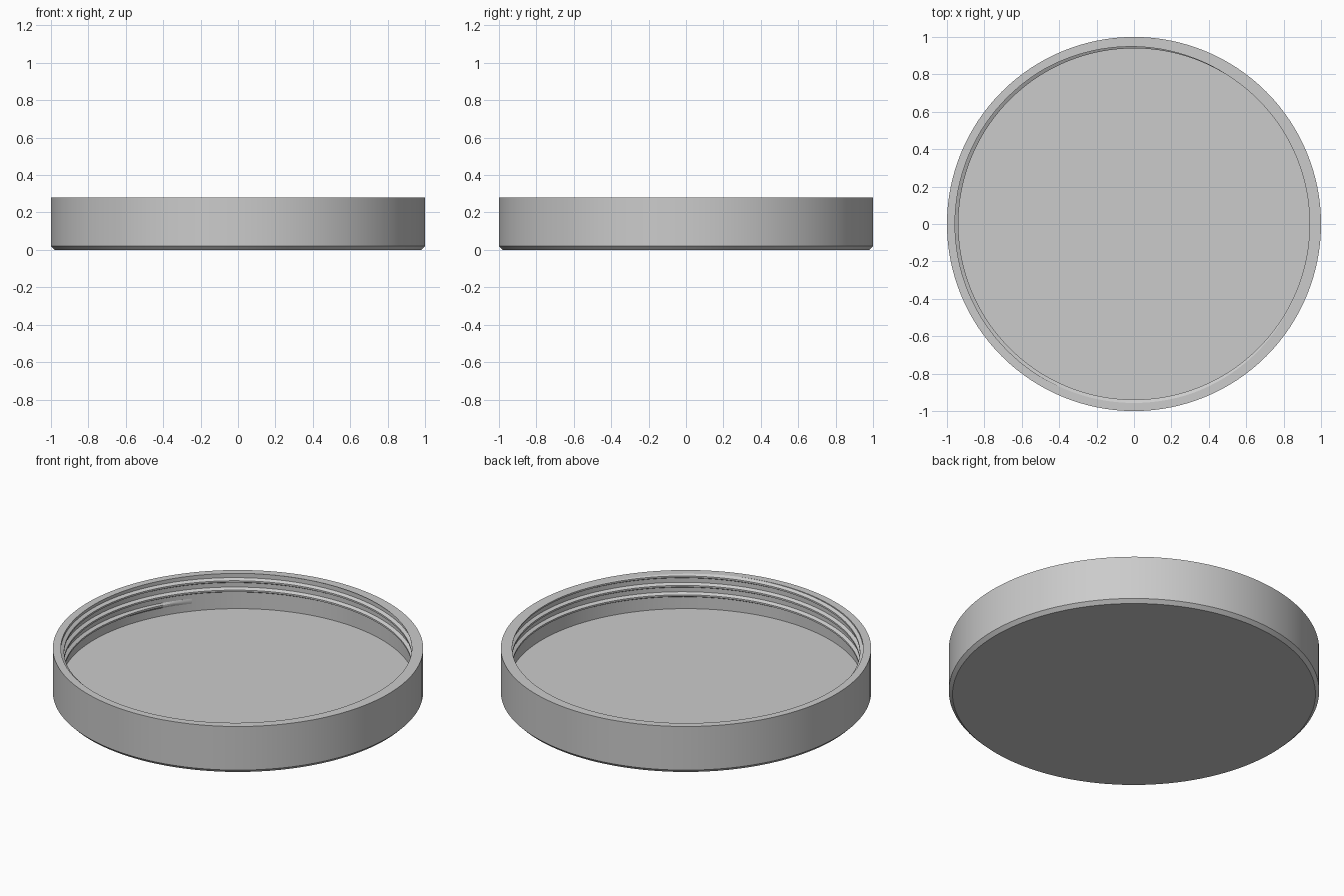
import bpy, bmesh, math
from mathutils import Vector

cube = bpy.data.objects.get("Cube")
if cube:
    bpy.data.objects.remove(cube, do_unlink=True)

HEIGHT, FLOOR, WALL_R, CREST_R = 0.28, 0.07, 0.957, 0.939
SEGMENTS = 128

grey = bpy.data.materials.new("light grey plastic")
grey.use_nodes = True
colour = (0.6, 0.6, 0.6, 1)
grey.diffuse_color = colour
grey.node_tree.nodes["Principled BSDF"].inputs["Base Color"].default_value = colour


def finish(name, bm):
    bmesh.ops.recalc_face_normals(bm, faces=bm.faces)
    mesh = bpy.data.meshes.new(name)
    bm.to_mesh(mesh)
    bm.free()
    mesh.materials.append(grey)
    obj = bpy.data.objects.new(name, mesh)
    bpy.context.collection.objects.link(obj)
    bpy.ops.object.select_all(action='DESELECT')
    obj.select_set(True)
    bpy.context.view_layer.objects.active = obj
    bpy.ops.object.shade_smooth_by_angle(angle=math.radians(25))
    return obj


# Lid cup: chamfered profile spun around the axis
profile = [(0, 0), (0.98, 0), (1, 0.02), (1, HEIGHT),
           (WALL_R, HEIGHT), (WALL_R, FLOOR), (0, FLOOR)]
bm = bmesh.new()
verts = [bm.verts.new((r, 0, z)) for r, z in profile]
edges = [bm.edges.new(pair) for pair in zip(verts, verts[1:])]
bmesh.ops.spin(bm, geom=verts + edges, cent=(0, 0, 0), axis=(0, 0, 1),
               angle=math.tau, steps=SEGMENTS, use_duplicate=False)
bmesh.ops.remove_doubles(bm, verts=bm.verts, dist=1e-4)
finish("lid_cup", bm)

# Screw thread: trapezoid swept along a rising helix, trimmed level with the rim
PITCH, BASE, CREST, ROOT_R = 0.056, 0.015, 0.005, 0.97
START, TOP_ANGLE = 140, 25 + 3 * 360
STEP = 360 / SEGMENTS
bm = bmesh.new()
rings = []
for i in range(int((TOP_ANGLE + 150 - START) / STEP) + 1):
    angle = START + i * STEP
    z = HEIGHT + PITCH * (angle - TOP_ANGLE) / 360
    grow = min(1, 0.05 + i * STEP / 30)
    crest_r = WALL_R - (WALL_R - CREST_R) * grow
    section = [(ROOT_R, -BASE), (WALL_R, -BASE), (crest_r, -CREST),
               (crest_r, CREST), (WALL_R, BASE), (ROOT_R, BASE)]
    a = math.radians(angle)
    rings.append([bm.verts.new((r * math.cos(a), r * math.sin(a), z + dz))
                  for r, dz in section])
for low, high in zip(rings, rings[1:]):
    for k in range(len(low)):
        n = (k + 1) % len(low)
        bm.faces.new((low[k], low[n], high[n], high[k]))
bm.faces.new(rings[0])
bm.faces.new(rings[-1])
bmesh.ops.bisect_plane(bm, geom=bm.verts[:] + bm.edges[:] + bm.faces[:],
                       plane_co=Vector((0, 0, HEIGHT)), plane_no=Vector((0, 0, 1)),
                       clear_outer=True)
rim = [e for e in bm.edges if e.is_boundary]
bmesh.ops.triangle_fill(bm, edges=rim, use_beauty=True, normal=Vector((0, 0, 1)))
finish("screw_thread", bm)
